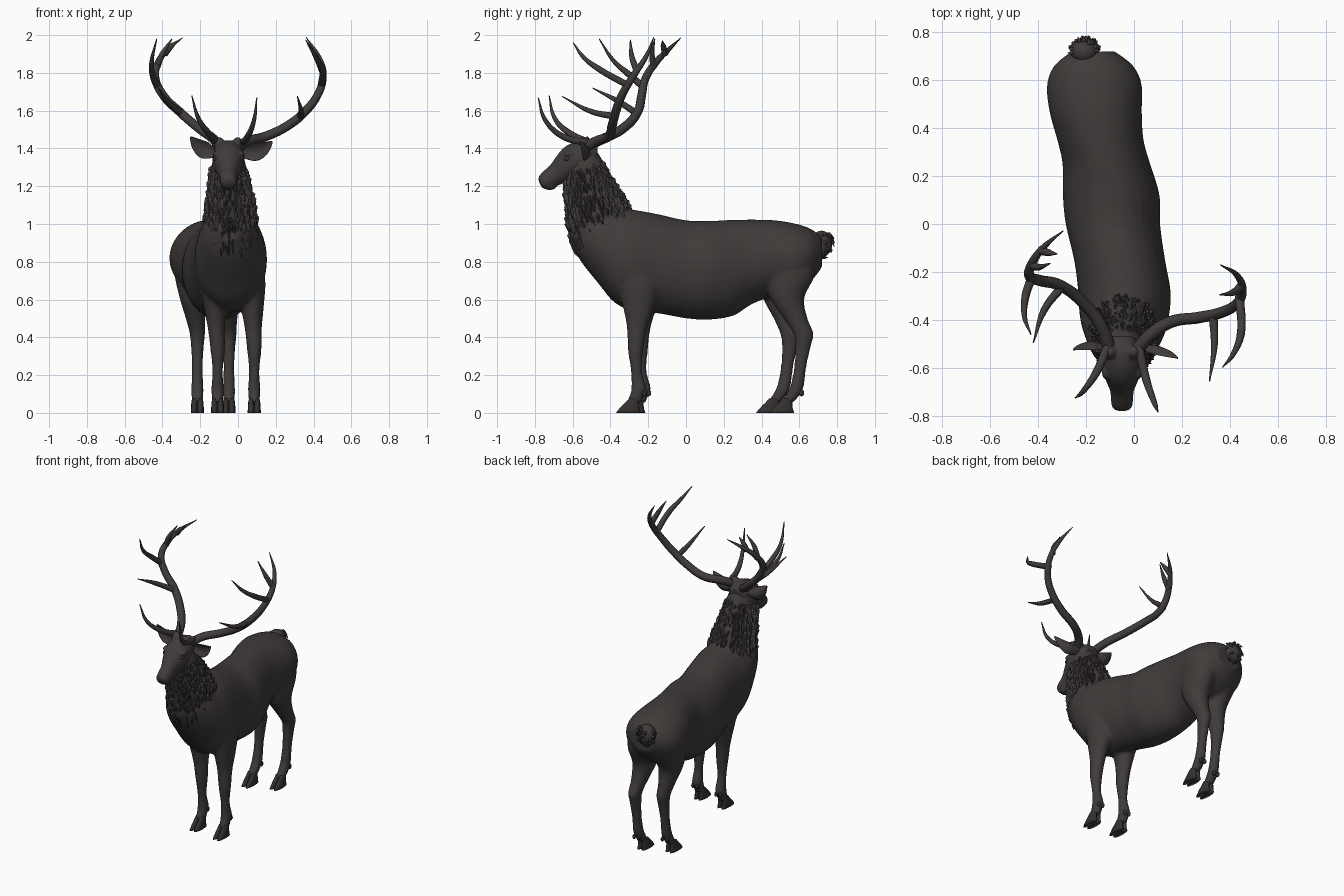
import bpy, bmesh, math, random
from mathutils import Vector

if "Cube" in bpy.data.objects:
    bpy.data.objects.remove(bpy.data.objects["Cube"])

random.seed(4)


def material(name, col):
    m = bpy.data.materials.new(name)
    m.diffuse_color = (*col, 1)
    m.use_nodes = True
    m.node_tree.nodes["Principled BSDF"].inputs["Base Color"].default_value = m.diffuse_color
    return m


COAT = material("dark brown coat", (0.050, 0.044, 0.042))
HOOF = material("hoof dark", (0.034, 0.030, 0.029))


def smooth_rows(rows, sub=4):
    """Catmull-Rom interpolation of (x, y, z, half width, half depth) rows."""
    out = []
    for i in range(len(rows) - 1):
        p = [rows[max(0, min(len(rows) - 1, i + k))] for k in (-1, 0, 1, 2)]
        for s in range(sub):
            t = s / sub
            out.append([0.5 * (2 * b + (c - a) * t + (2 * a - 5 * b + 4 * c - d) * t * t
                               + (3 * b - a - 3 * c + d) * t ** 3) for a, b, c, d in zip(*p)])
    return out + [list(rows[-1])]


def frames(rows, u, fixed=None):
    """Second ring axis for every row, square to the path and to u."""
    for i, r in enumerate(rows):
        a, b = rows[max(0, i - 1)], rows[min(len(rows) - 1, i + 1)]
        v = Vector(fixed) if fixed else u.cross(Vector(b[:3]) - Vector(a[:3])).normalized()
        yield Vector(r[:3]), v, r[3], r[4]


def loft(bm, rows, u=(1, 0, 0), fixed=None, sides=20, cup=0.0, sub=4):
    u = Vector(u)
    rings = []
    for c, v, a, b in frames(smooth_rows(rows, sub), u, fixed):
        ring = []
        for k in range(sides):
            t = math.tau * k / sides
            off = a * math.cos(t) + cup * b * (1 - math.sin(t) ** 2)
            ring.append(bm.verts.new(c + u * off + v * (b * math.sin(t))))
        rings.append(ring)
    for r, s in zip(rings, rings[1:]):
        for k in range(sides):
            j = (k + 1) % sides
            bm.faces.new((r[k], r[j], s[j], s[k]))
    bm.faces.new(rings[0])
    bm.faces.new(rings[-1])


def ball(bm, c, r, seg=16):
    res = bmesh.ops.create_uvsphere(bm, u_segments=seg, v_segments=seg // 2 + 2, radius=1)
    for v in res["verts"]:
        v.co = Vector(c) + Vector([v.co[i] * r[i] for i in range(3)])


def tuft(bm, p, n, down, length, width, lift):
    """Pointed lock of hair lying on a surface."""
    side = n.cross(down).normalized() * width
    mid = p + down * length * 0.45
    root = bm.verts.new(p - n * 0.012)
    l, r = bm.verts.new(mid - side), bm.verts.new(mid + side)
    top = bm.verts.new(mid + n * (lift + 0.006))
    tip = bm.verts.new(p + down * length + n * lift)
    for f in ((root, l, top), (root, top, r), (top, l, tip), (r, top, tip), (root, r, tip, l)):
        bm.faces.new(f)


def finish(bm, name, mat=COAT, smooth=True):
    bmesh.ops.recalc_face_normals(bm, faces=bm.faces)
    me = bpy.data.meshes.new(name)
    bm.to_mesh(me)
    bm.free()
    me.materials.append(mat)
    me.polygons.foreach_set("use_smooth", [smooth] * len(me.polygons))
    ob = bpy.data.objects.new(name, me)
    bpy.context.collection.objects.link(ob)
    return ob


def blend(ob, voxel, times):
    m = ob.modifiers.new("merge", "REMESH")
    m.mode, m.voxel_size, m.use_smooth_shade = "VOXEL", voxel, True
    s = ob.modifiers.new("soften", "SMOOTH")
    s.factor, s.iterations = 0.5, times


# torso, neck and legs blended into one skin
body = bmesh.new()
loft(body, [(-.045, -.615, .97, .05, .06), (-.045, -.555, .95, .12, .15), (-.04, -.46, .89, .168, .21),
            (-.04, -.38, .835, .187, .25), (-.04, -.28, .807, .193, .269), (-.06, -.15, .79, .19, .263),
            (-.088, 0, .76, .197, .26), (-.095, .12, .755, .202, .262), (-.115, .25, .768, .183, .254),
            (-.14, .35, .80, .18, .224), (-.16, .47, .82, .193, .20), (-.165, .58, .82, .198, .182),
            (-.168, .66, .835, .165, .14), (-.17, .72, .85, .09, .08)], fixed=(0, 0, 1), sides=28)
NECK = [(-.045, -.40, .88, .15, .17), (-.04, -.455, 1.02, .135, .17), (-.04, -.495, 1.14, .118, .15),
        (-.045, -.525, 1.25, .10, .12), (-.05, -.54, 1.34, .085, .09), (-.05, -.55, 1.40, .06, .06)]
loft(body, NECK)
FRONT = [(-.28, .88, .06, .10), (-.25, .70, .075, .11), (-.245, .57, .062, .085), (-.25, .45, .046, .054),
         (-.255, .34, .039, .042), (-.25, .22, .028, .030), (-.237, .13, .034, .040), (-.25, .09, .032, .038),
         (-.265, .05, .028, .04)]
HIND = [(.55, .88, .08, .11), (.55, .74, .092, .135), (.535, .61, .075, .092), (.58, .50, .052, .064),
        (.622, .42, .041, .054), (.620, .36, .035, .043), (.606, .25, .029, .033), (.590, .15, .032, .036),
        (.572, .105, .034, .038), (.535, .055, .029, .036)]
# each leg: profile, x at top, x at foot, shift along y at foot
LEGS = [(FRONT, .065, .086, -.012), (FRONT, -.135, -.108, .012),
        (HIND, -.075, -.048, 0), (HIND, -.255, -.215, -.07)]
hooves = bmesh.new()
for prof, xt, xf, dy in LEGS:
    n = len(prof) - 1
    rows = []
    for i, (y, z, a, b) in enumerate(prof):
        k = min(1, i / 4)
        rows.append((xt + (xf - xt) * k, y + dy * k, z, a, b))
    loft(body, rows, fixed=(0, 1, 0))
    y = rows[-1][1]
    # cloven hoof: two toes and two dew claws
    for s in (-1, 1):
        x = xf + s * .016
        loft(hooves, [(x, y - .028, 0, .019, .066), (x, y - .022, .025, .018, .052),
                      (x, y - .008, .055, .016, .036), (x, y, .075, .012, .026)],
             fixed=(0, 1, 0), sides=12, sub=2)
        ball(hooves, (xf + s * .016, rows[-2][1] + .04, .105), (.010, .014, .018), 8)
blend(finish(body, "body"), .012, 5)
finish(hooves, "hooves", HOOF)

# head with brows, jaw and muzzle
head = bmesh.new()
loft(head, [(-.05, -.47, 1.36, .05, .05), (-.05, -.52, 1.36, .08, .085), (-.05, -.585, 1.335, .085, .093),
            (-.05, -.64, 1.295, .070, .078), (-.05, -.69, 1.26, .050, .058), (-.05, -.735, 1.232, .046, .050),
            (-.05, -.763, 1.217, .040, .036), (-.05, -.773, 1.212, .018, .015)], sides=24)
for s in (-1, 1):
    ball(head, (-.05 + s * .060, -.615, 1.372), (.026, .032, .016))
    ball(head, (-.05 + s * .048, -.535, 1.425), (.028, .028, .035))
    ball(head, (-.05 + s * .022, -.757, 1.238), (.018, .016, .015))
ball(head, (-.05, -.722, 1.198), (.034, .036, .018))
blend(finish(head, "head"), .007, 3)

# eyes and nostrils
eyes, nose = bmesh.new(), bmesh.new()
for s in (-1, 1):
    ball(eyes, (-.05 + s * .068, -.628, 1.345), (.013, .018, .013))
    ball(nose, (-.05 + s * .024, -.769, 1.236), (.008, .007, .006), 10)
finish(eyes, "eyes", HOOF)
finish(nose, "nostrils", HOOF)

# cupped ears
ears = bmesh.new()
for s, tip in ((-1, (-.252, -.525, 1.462)), (1, (.182, -.56, 1.437))):
    a, b = Vector((-.05 + s * .06, -.525, 1.385)), Vector(tip)
    rows = []
    for t, w in ((0, .022), (.25, .036), (.5, .046), (.75, .034), (.93, .014), (1, .003)):
        p = a.lerp(b, t) - Vector((0, 0, .03 * math.sin(math.pi * t)))
        rows.append((*p, .004 + .1 * w, w))
    loft(ears, rows, u=(0, 1, 0), cup=.6)
finish(ears, "ears")

# shaggy neck mane: hanging further down at the throat than at the nape
mane = bmesh.new()
path = list(frames(smooth_rows(NECK, 8), Vector((1, 0, 0))))
for i in range(620):
    ang = random.uniform(0, math.tau)
    front = 0.5 + 0.5 * math.sin(ang)
    low = 11 - 6 * front
    c, v, a, b = path[int(random.uniform(low, 33 - 4 * front))]
    up = (path[20][0] - path[10][0]).normalized()
    n = (Vector((1, 0, 0)) * math.cos(ang) / a + v * math.sin(ang) / b).normalized()
    p = c + Vector((a * math.cos(ang), 0, 0)) + v * (b * math.sin(ang))
    sway = Vector((random.uniform(-.2, .2), random.uniform(-.1, .1), 0))
    down = (-up * .6 + Vector((0, 0, -.5)) + sway).normalized()
    down = (down - n * down.dot(n) * .8).normalized()
    tuft(mane, p, n, down, random.uniform(.06, .095), random.uniform(.009, .015), random.uniform(.004, .018))
finish(mane, "neck_mane", smooth=False)

# short bushy tail
tail = bmesh.new()
TC, TR = Vector((-.205, .718, .895)), Vector((.060, .056, .070))
ball(tail, TC, TR, 20)
for i in range(60):
    d = Vector([random.gauss(0, 1) for _ in range(3)]).normalized()
    p = TC + Vector([d[k] * TR[k] for k in range(3)])
    down = Vector((0, .1, -1)) - d * Vector((0, .1, -1)).dot(d)
    tuft(tail, p, d, down.normalized(), .04, .010, .002)
finish(tail, "tail")


# antlers: the first branch is the beam, the rest are tines
def antler(name, branches):
    cu = bpy.data.curves.new(name, "CURVE")
    cu.dimensions, cu.bevel_depth, cu.bevel_resolution = "3D", .026, 3
    cu.resolution_u, cu.use_fill_caps = 8, True
    for n, pts in enumerate(branches):
        sp = cu.splines.new("BEZIER")
        sp.bezier_points.add(len(pts) - 1)
        for i, (bp, co) in enumerate(zip(sp.bezier_points, pts)):
            bp.co = co
            bp.handle_left_type = bp.handle_right_type = "AUTO"
            t = i / (len(pts) - 1)
            bp.radius = (1.05 - .3 * t - .67 * t ** 6) if n == 0 else (.72 - .62 * t ** 2)
    cu.materials.append(COAT)
    bpy.context.collection.objects.link(bpy.data.objects.new(name, cu))


antler("left_side_antler", [
    [(.01, -.53, 1.41), (.06, -.47, 1.44), (.15, -.41, 1.465), (.27, -.39, 1.525), (.36, -.37, 1.60),
     (.425, -.335, 1.69), (.452, -.275, 1.79), (.43, -.215, 1.88), (.36, -.17, 1.99)],
    [(.02, -.51, 1.43), (.05, -.645, 1.46), (.085, -.745, 1.55), (.10, -.783, 1.67)],
    [(.33, -.38, 1.57), (.335, -.50, 1.595), (.315, -.655, 1.675)],
    [(.44, -.30, 1.73), (.445, -.46, 1.82), (.415, -.54, 1.88), (.37, -.597, 1.96)],
    [(.447, -.26, 1.81), (.415, -.285, 1.88), (.358, -.295, 1.975)]])
antler("right_side_antler", [
    [(-.10, -.53, 1.41), (-.13, -.44, 1.45), (-.205, -.335, 1.505), (-.31, -.255, 1.595), (-.395, -.235, 1.68),
     (-.437, -.215, 1.77), (-.42, -.155, 1.86), (-.375, -.095, 1.92), (-.295, -.028, 1.985)],
    [(-.11, -.51, 1.43), (-.155, -.615, 1.48), (-.21, -.695, 1.56), (-.245, -.725, 1.68)],
    [(-.30, -.26, 1.585), (-.375, -.36, 1.65), (-.42, -.495, 1.72)],
    [(-.425, -.22, 1.72), (-.452, -.30, 1.79), (-.457, -.38, 1.86), (-.43, -.46, 1.98)],
    [(-.43, -.17, 1.83), (-.40, -.18, 1.90), (-.35, -.165, 1.98)],
    [(-.39, -.11, 1.90), (-.355, -.12, 1.94), (-.32, -.125, 1.97)]])
